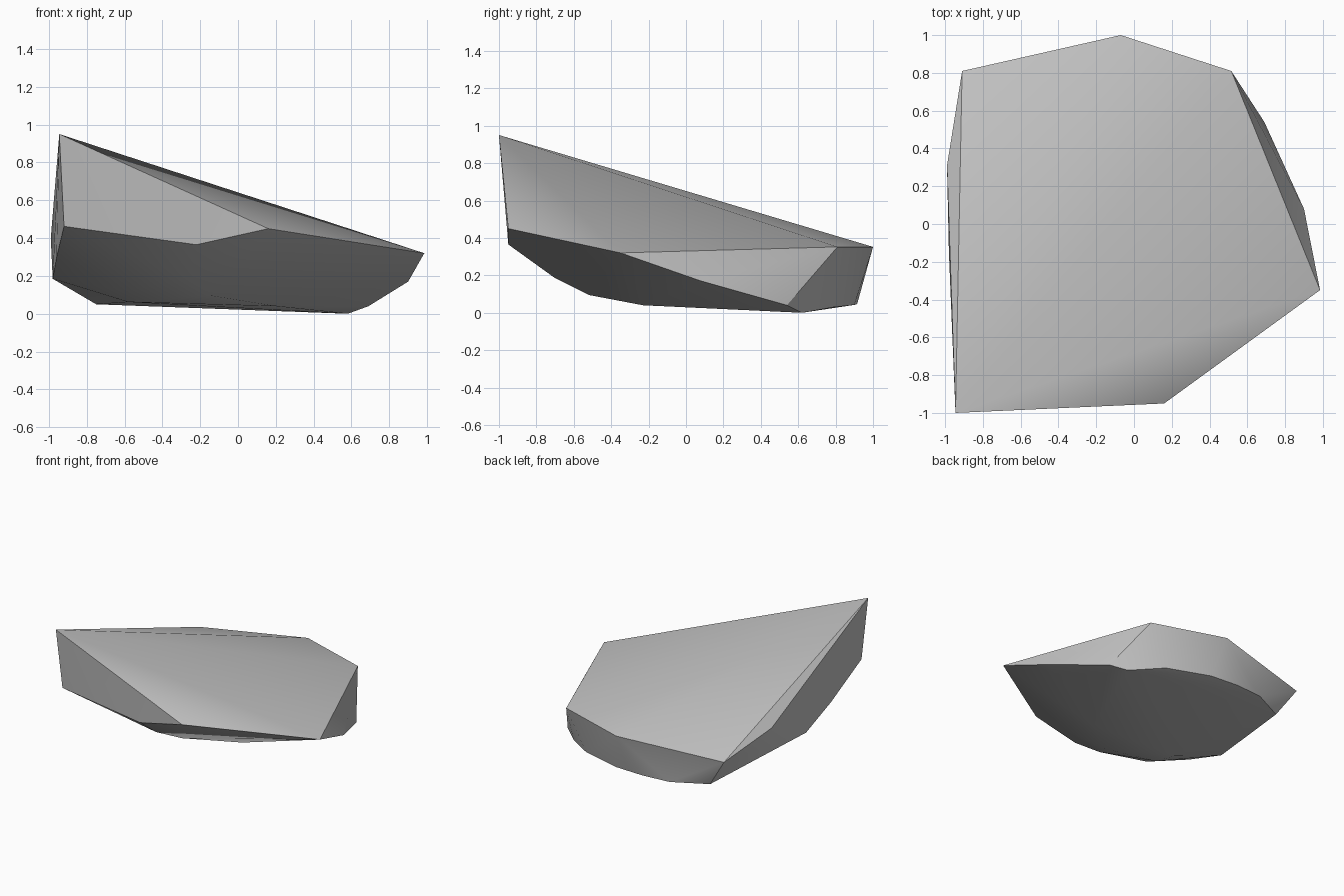
import bpy, bmesh, math

cube = bpy.data.objects.get("Cube")
if cube:
    bpy.data.objects.remove(cube, do_unlink=True)

stone = bpy.data.materials.new("grey stone")
stone.use_nodes = True
grey = (0.53, 0.53, 0.53, 1)
stone.diffuse_color = grey
stone.node_tree.nodes["Principled BSDF"].inputs["Base Color"].default_value = grey

# Corners of the sloping top facet, with the raised peak first
top_rim = [(-.945, -1, .95), (-.91, .81, .29), (-.07, 1, .352),
           (.515, .81, .352), (.985, -.35, .32), (.16, -.95, .45)]
# Chipped left flank and front face corners
flank = [(-.99, .31, .40), (-.92, -.95, .462), (-.96, -.5, .295),
         (-.98, -.15, .185), (-.22, -.95, .365)]
# Rounded lower ridge, running along the right side and the back
ridge = [(.90, .08, .17), (.69, .54, .04), (.58, .62, 0), (.35, .79, .03),
         (0, .9, .042), (-.25, .915, .046), (-.48, .895, .047), (-.75, .76, .05)]
# Belly curving up to the front
belly = [(-.25, -.7, .185), (-.14, -.52, .095), (-.58, -.22, .062),
         (-.6, -.45, .125), (.2, -.23, .04)]

# Wrap all corners in one chipped boulder
bm = bmesh.new()
for corner in top_rim + flank + ridge + belly:
    bm.verts.new(corner)
bmesh.ops.convex_hull(bm, input=bm.verts[:])
loose = [v for v in bm.verts if not v.link_faces]
bmesh.ops.delete(bm, geom=loose, context='VERTS')
bmesh.ops.recalc_face_normals(bm, faces=bm.faces[:])

mesh = bpy.data.meshes.new("rock_shard")
bm.to_mesh(mesh)
bm.free()
mesh.materials.append(stone)
rock = bpy.data.objects.new("rock_shard", mesh)
bpy.context.collection.objects.link(rock)

# Soft shading over shallow folds, crisp chipped edges
bpy.ops.object.select_all(action='DESELECT')
rock.select_set(True)
bpy.context.view_layer.objects.active = rock
bpy.ops.object.shade_smooth_by_angle(angle=math.radians(30))
